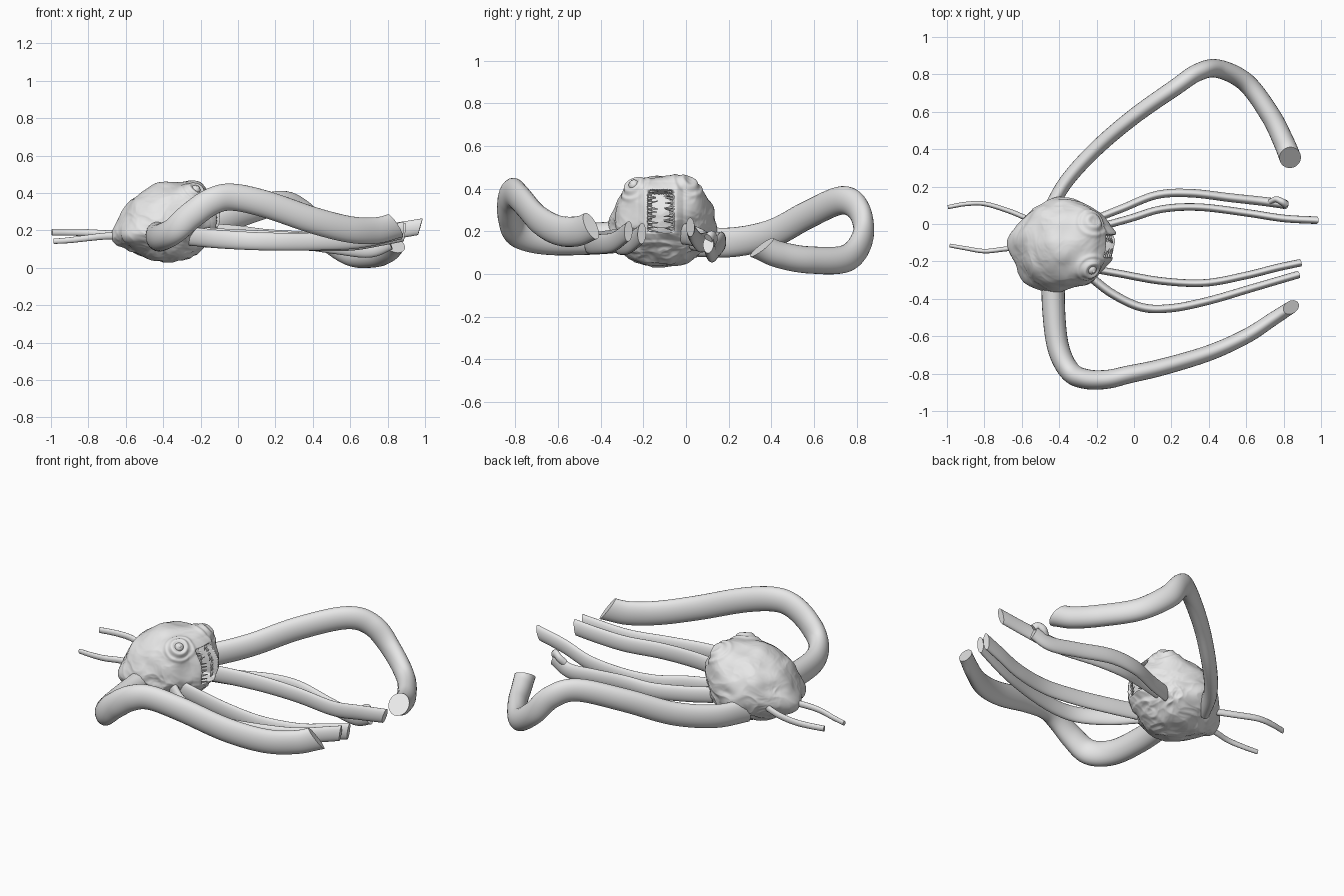
import bpy, bmesh, math, random
from mathutils import Vector, noise

if "Cube" in bpy.data.objects:
    bpy.data.objects.remove(bpy.data.objects["Cube"])

random.seed(4)
skin = bpy.data.materials.new("grey_skin")
skin.diffuse_color = (0.8, 0.8, 0.8, 1)
skin.use_nodes = True
skin.node_tree.nodes["Principled BSDF"].inputs["Base Color"].default_value = skin.diffuse_color
MID = -0.12  # y of the face's mirror plane


def finish(bm, name, angle=45):
    bmesh.ops.recalc_face_normals(bm, faces=bm.faces)
    me = bpy.data.meshes.new(name)
    bm.to_mesh(me)
    bm.free()
    me.materials.append(skin)
    ob = bpy.data.objects.new(name, me)
    bpy.context.collection.objects.link(ob)
    bpy.ops.object.select_all(action='DESELECT')
    ob.select_set(True)
    bpy.context.view_layer.objects.active = ob
    bpy.ops.object.shade_smooth_by_angle(angle=math.radians(angle))
    return ob


def catmull(p, t):
    i = min(int(t), len(p) - 2)
    u = t - i
    b, c = p[i], p[i + 1]
    a = p[i - 1] if i > 0 else b * 2 - c
    d = p[i + 2] if i + 2 < len(p) else c * 2 - b
    return 0.5 * (2 * b + (c - a) * u + (2 * a - 5 * b + 4 * c - d) * u * u
                  + (3 * b - a - 3 * c + d) * u ** 3)


def tentacle(name, pts, w, h, lean=0.0, sides=24, steps=8):
    """Flattened tube; w and h are (start, end) half sizes, lean slants the end cut."""
    p = [Vector(q) for q in pts]
    n = (len(p) - 1) * steps
    path = [catmull(p, i / steps) for i in range(n + 1)]
    bm = bmesh.new()
    rings = []
    for i, c in enumerate(path):
        t = (path[min(i + 1, n)] - path[max(i - 1, 0)]).normalized()
        side = t.cross(Vector((0, 0, 1))).normalized()
        up = side.cross(t)
        f = i / n
        rw, rh = w[0] + (w[1] - w[0]) * f, h[0] + (h[1] - h[0]) * f
        k_lean = lean * max(0, 1 - (n - i) / steps)
        rings.append([bm.verts.new(c + side * rw * math.cos(a) + up * rh * math.sin(a)
                                   + t * k_lean * math.sin(a))
                      for a in (2 * math.pi * k / sides for k in range(sides))])
    for r, s in zip(rings, rings[1:]):
        for k in range(sides):
            j = (k + 1) % sides
            bm.faces.new((r[k], r[j], s[j], s[k]))
    bm.faces.new(rings[0])
    bm.faces.new(rings[-1])
    return finish(bm, name)


# Two big side arms
tentacle("left_big_arm", [(-.46, .06, .15), (-.36, .23, .15), (-.2, .405, .19), (0, .575, .28),
                          (.22, .73, .345), (.34, .81, .3), (.45, .83, .18), (.6, .755, .075),
                          (.73, .58, .066), (.8, .44, .09), (.835, .355, .125)],
         (.036, .058), (.07, .062), -.035)
tentacle("right_big_arm", [(-.43, -.25, .18), (-.43, -.45, .165), (-.405, -.66, .165),
                           (-.34, -.79, .2), (-.25, -.83, .28), (-.14, -.83, .355), (-.03, -.805, .378),
                           (.15, -.765, .34), (.4, -.69, .255), (.6, -.6, .205), (.74, -.51, .2),
                           (.84, -.445, .225)],
         (.064, .034), (.075, .07), -.03)
# Four inner feelers reaching forward along +x
tentacle("inner_feeler_1", [(-.2, .03, .16), (-.06, .085, .15), (.12, .155, .15), (.3, .165, .15),
                            (.52, .14, .12), (.7, .12, .1), (.81, .105, .14)], (.02, .025), (.048, .045))
tentacle("inner_feeler_2", [(-.2, -.02, .19), (-.02, .03, .18), (.15, .08, .16), (.35, .09, .15),
                            (.6, .06, .15), (.8, .03, .19), (.975, .02, .22)], (.02, .02), (.05, .042), .02)
tentacle("inner_feeler_3", [(-.22, -.24, .17), (-.08, -.265, .16), (.15, -.305, .15), (.38, -.315, .14),
                            (.6, -.275, .14), (.76, -.235, .165), (.89, -.207, .19)], (.02, .02), (.05, .047), .015)
tentacle("inner_feeler_4", [(-.26, -.26, .17), (-.12, -.37, .155), (.04, -.445, .145), (.2, -.45, .14),
                            (.4, -.41, .14), (.64, -.34, .15), (.88, -.27, .2)], (.024, .02), (.05, .045), .015)
# Curled nub at the tip of the first feeler
tentacle("feeler_tip_curl", [(.73, .12, .14), (.76, .132, .165), (.79, .12, .18), (.81, .105, .165)],
         (.014, .02), (.02, .025), 0, 16)
# Two thin tails at the back
tentacle("tail_left", [(-.55, .02, .18), (-.67, .07, .18), (-.8, .108, .188), (-.9, .107, .19),
                       (-.995, .09, .19)], (.014, .011), (.02, .017), 0, 16)
tentacle("tail_right", [(-.58, -.12, .17), (-.7, -.135, .17), (-.8, -.145, .16), (-.9, -.13, .148),
                        (-.985, -.115, .142)], (.014, .01), (.02, .014), 0, 16)

# Lumpy head: ellipsoid with bumps, wrinkles, eye sockets and a carved vertical mouth
C = Vector((-.375, -.105, .245))
EYES = [Vector((-.228, MID + s * .122, .415)) for s in (-1, 1)]
BUMPS = [((-1, 0, -.35), .06, .35), ((-.75, -.75, -.3), .06, .3), ((-.3, -1, -.3), .02, .3),
         ((.9, 0, .3), .02, .6), ((.55, .5, .75), .04, .3), ((.55, -.55, .75), .04, .3),
         ((.6, 0, .8), .025, .35), ((-.7, .1, .75), -.012, .4), ((.4, .7, -.2), -.01, .3)]
BUMPS = [(Vector(d).normalized(), a, s) for d, a, s in BUMPS]


def ridge(v, seed):
    return 1 - 2 * abs(noise.noise(v + Vector((seed, 0, 0))))


def gauss(d, s):
    return math.exp(-(d / s) ** 2)


def box_fade(v, half, soft):
    return max(0, min(1, (half - abs(v)) / soft))


bm = bmesh.new()
bmesh.ops.create_icosphere(bm, subdivisions=7, radius=1)
for v in bm.verts:
    d = v.co.normalized()
    p = C + Vector((d.x * .252, d.y * .247, d.z * .214))
    p += d * sum(a * gauss((d - b).length, s) for b, a, s in BUMPS)
    low = max(.3, min(1, .6 - d.z))
    warp = d + .25 * noise.noise_vector(d * 1.8)
    p += d * (.014 * noise.noise(d * 2.2)
              + low * (.009 * ridge(Vector((warp.x * 2.2, warp.y * 2.2, warp.z * 3.5)), 7)
                       + .002 * ridge(warp * 6, 3)) - .005)
    for e in EYES:  # ringed folds round each eye
        r = (p - e).length
        if r < .1:
            p += d * (.013 * gauss(r - .043, .012) + .006 * gauss(r - .075, .01) - .02 * gauss(r, .028))
    if d.x > .3:  # mouth slot with a raised lip
        dy, dz = p.y - MID - .002, p.z - .295
        p.x += .014 * box_fade(dy, .105, .03) * box_fade(dz, .135, .03)
        p.x -= .1 * box_fade(dy, .062, .018) * box_fade(dz, .1, .02)
    p.z = max(p.z, .03 + .1 * (p.z - .03))
    v.co = p
finish(bm, "head", 60)

# Eyeballs with a small pupil bead
for e, side in zip(EYES, ("right", "left")):
    out = (e - C).normalized()
    for part, r, off in (("eye", .026, .002), ("pupil", .011, .02)):
        bm = bmesh.new()
        bmesh.ops.create_uvsphere(bm, u_segments=24, v_segments=16, radius=r)
        bmesh.ops.translate(bm, verts=bm.verts, vec=e + out * off)
        finish(bm, side + "_" + part)

# Teeth: rows of horizontal spikes along both sides of the mouth
bm = bmesh.new()
for s in (-1, 1):
    for k in range(11):
        z = .207 + k * .0178
        x = -.118 - .9 * (z - .27) ** 2 - (.5 * (z - .3) if z > .3 else 0)
        base = Vector((x - .018, MID + s * .07, z))
        tip = Vector((x + .006, MID + s * random.uniform(.008, .024), z + random.uniform(-.012, .012)))
        q = (tip - base).to_track_quat('Z', 'Y')
        res = bmesh.ops.create_cone(bm, cap_ends=True, segments=8, radius1=.0085, radius2=.002,
                                    depth=(tip - base).length)
        for v in res["verts"]:
            v.co = q @ v.co + (base + tip) / 2
finish(bm, "teeth")
